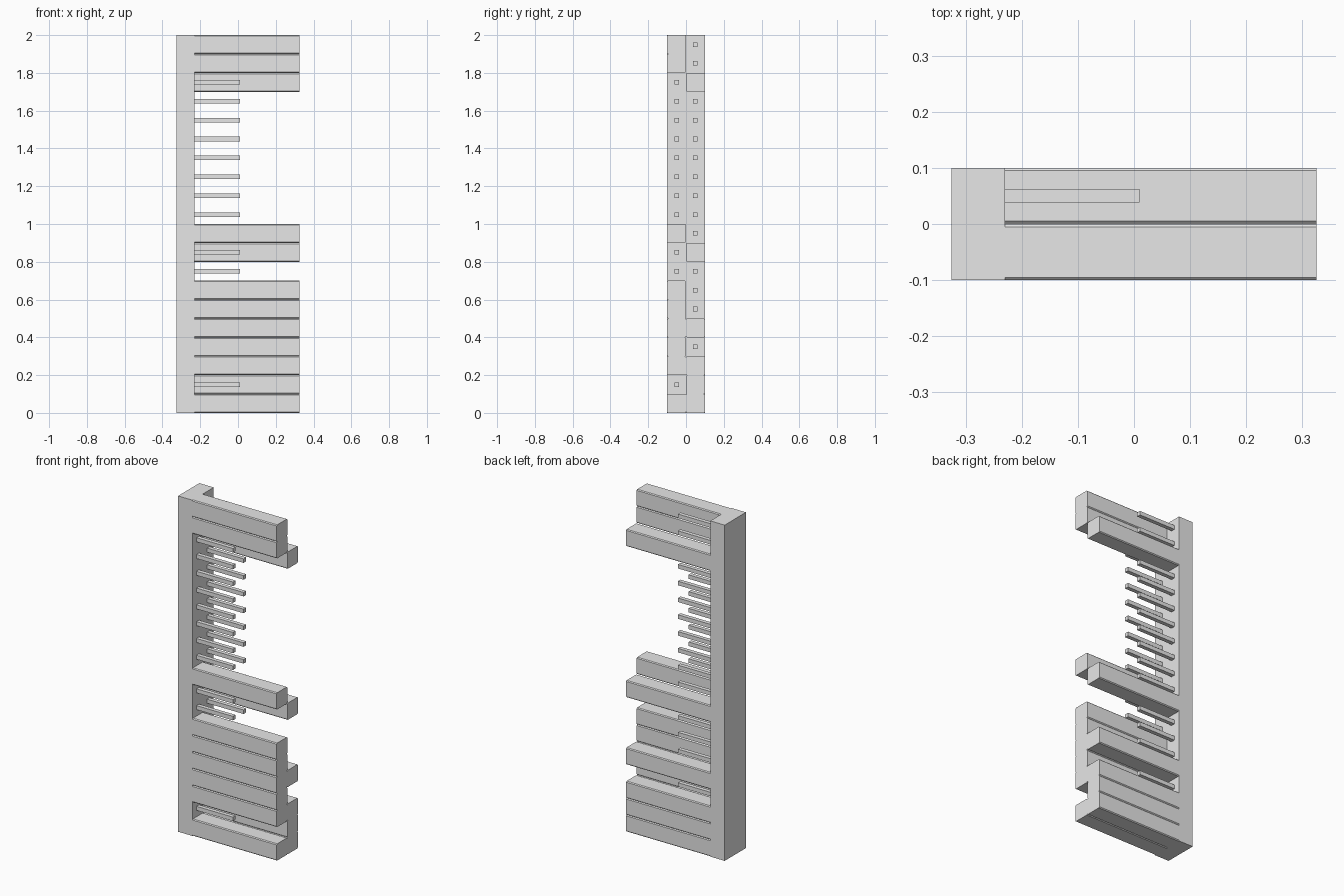
import bpy
import bmesh
from mathutils import Matrix

cube = bpy.data.objects.get("Cube")
if cube:
    bpy.data.objects.remove(cube, do_unlink=True)

# One plain grey for everything
grey = bpy.data.materials.new("plain_grey")
grey.use_nodes = True
colour = (0.8, 0.8, 0.8, 1.0)
grey.diffuse_color = colour
grey.node_tree.nodes["Principled BSDF"].inputs["Base Color"].default_value = colour

PITCH = 0.1
POST_LEFT, POST_RIGHT, BAR_END, PIN_END = -0.325, -0.23, 0.325, 0.01


def add_box(name, x0, x1, y, z, width, height, chamfer=0.0):
    """Box from x0 to x1 centred on y, z, with optionally chamfered long edges."""
    bm = bmesh.new()
    place = (Matrix.Translation(((x0 + x1) / 2, y, z))
             @ Matrix.Diagonal((x1 - x0, width, height, 1)))
    bmesh.ops.create_cube(bm, size=1, matrix=place)
    if chamfer:
        long_edges = [e for e in bm.edges
                      if abs(e.verts[0].co.x - e.verts[1].co.x) > 0.01]
        bmesh.ops.bevel(bm, geom=long_edges, offset=chamfer, segments=1,
                        affect="EDGES")
    mesh = bpy.data.meshes.new(name)
    bm.to_mesh(mesh)
    bm.free()
    mesh.materials.append(grey)
    bpy.context.collection.objects.link(bpy.data.objects.new(name, mesh))


# Upright post
add_box("post", POST_LEFT, POST_RIGHT, 0, 1, 0.2, 2)

# Two columns of teeth, bottom to top: # is a full bar, . is a thin pin
columns = {
    "front": (-0.05, "#.#####..#........##"),
    "back": (0.05, "###.#...#........#.."),
}
for side, (y, pattern) in columns.items():
    for row, kind in enumerate(pattern):
        z = (row + 0.5) * PITCH
        if kind == "#":
            add_box(f"{side}_bar_{row + 1}", POST_RIGHT, BAR_END, y, z,
                    PITCH, PITCH, chamfer=0.005)
        else:
            add_box(f"{side}_pin_{row + 1}", POST_RIGHT, PIN_END, y, z, 0.024, 0.024)
